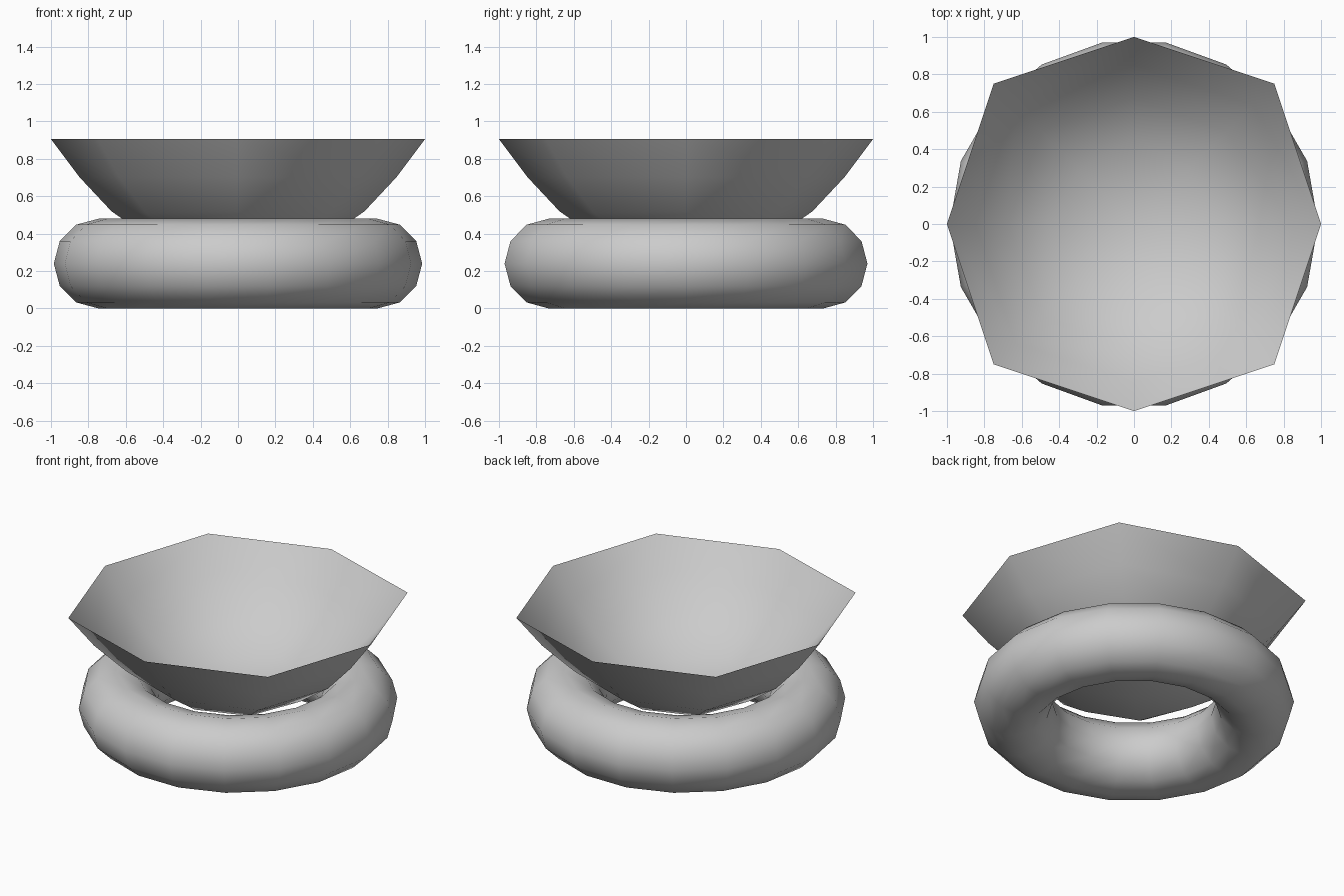
import bpy, bmesh

if "Cube" in bpy.data.objects:
    bpy.data.objects.remove(bpy.data.objects["Cube"])

# Base ring: low-poly torus resting on the ground
bpy.ops.mesh.primitive_torus_add(major_segments=18, minor_segments=12,
                                 major_radius=0.745, minor_radius=0.24,
                                 location=(0, 0, 0.24))
ring = bpy.context.object
ring.name = "base_ring"
bpy.ops.object.shade_smooth()

# Bowl: square funnel cage (half width, height), rounded by one subdivision
bm = bmesh.new()
corners = [(1, 1), (-1, 1), (-1, -1), (1, -1)]
rim, waist = [[bm.verts.new((x * r, y * r, z)) for x, y in corners]
              for r, z in [(1.0, 0.905), (0.696, 0.50)]]
tip = bm.verts.new((0, 0, 0.12))
for i in range(4):
    j = (i + 1) % 4
    bm.faces.new((rim[i], waist[i], waist[j], rim[j]))
    bm.faces.new((waist[i], tip, waist[j]))
bmesh.ops.recalc_face_normals(bm, faces=bm.faces)
for f in bm.faces:
    f.smooth = True
mesh = bpy.data.meshes.new("bowl")
bm.to_mesh(mesh)
bm.free()
bowl = bpy.data.objects.new("bowl", mesh)
bpy.context.collection.objects.link(bowl)
sub = bowl.modifiers.new("rounding", 'SUBSURF')
sub.levels = sub.render_levels = 1
sub.use_limit_surface = False
sub.boundary_smooth = 'ALL'
